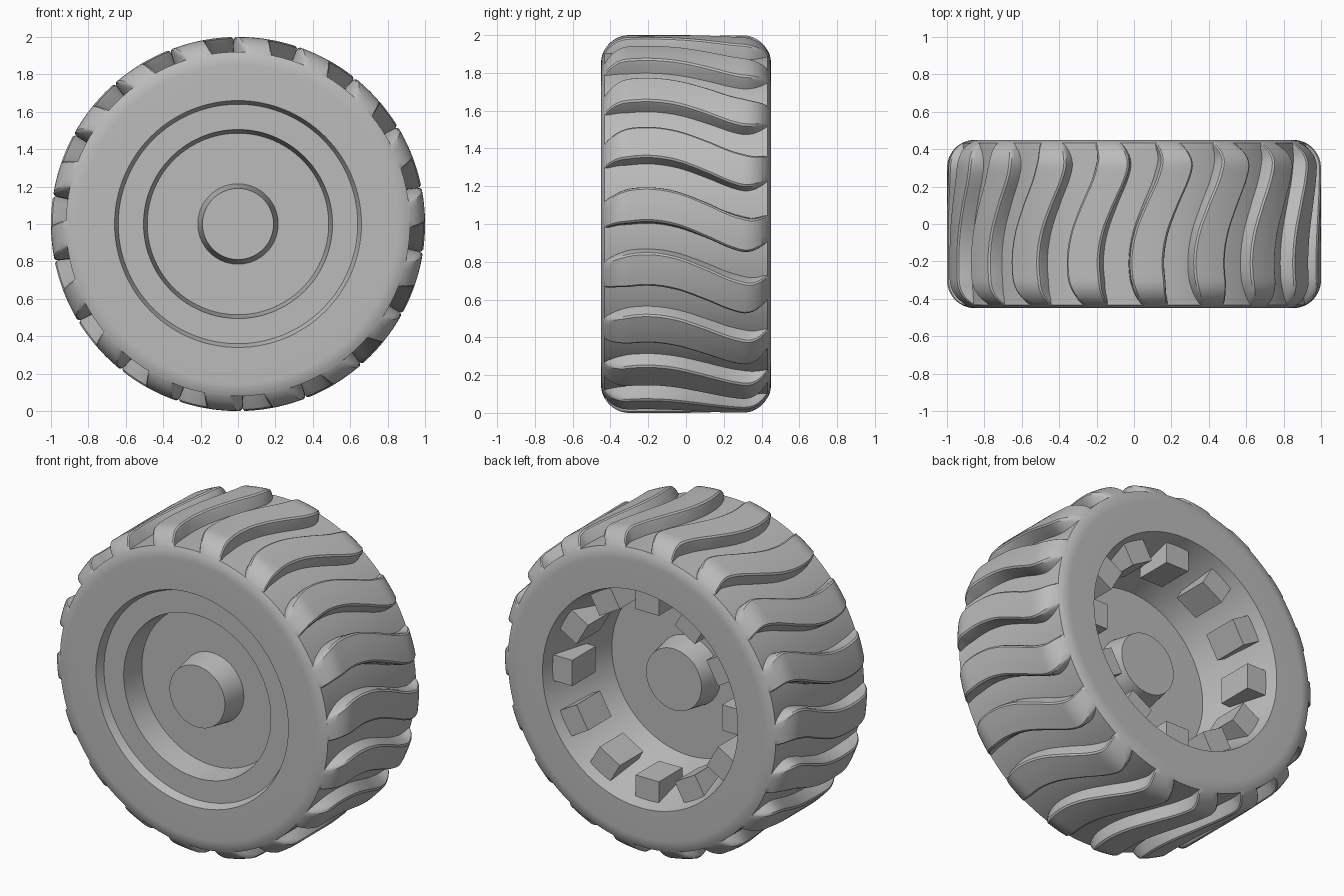
import bpy, bmesh
from math import sin, cos, pi, radians, sqrt
from mathutils import Matrix, Vector

cube = bpy.data.objects.get("Cube")
if cube:
    bpy.data.objects.remove(cube, do_unlink=True)

grey = bpy.data.materials.new("matte_grey")
grey.use_nodes = True
COLOUR = (0.5, 0.5, 0.5, 1)
grey.diffuse_color = COLOUR
grey.node_tree.nodes["Principled BSDF"].inputs["Base Color"].default_value = COLOUR

AXLE = Vector((0, 0, 1))
FLOOR, CORNER = 0.92, 0.15      # groove floor radius, shoulder rounding


def polar(r, angle, y):
    return AXLE + Vector((r * cos(angle), y, r * sin(angle)))


def finish(name, bm, smooth=True):
    bmesh.ops.recalc_face_normals(bm, faces=bm.faces)
    mesh = bpy.data.meshes.new(name)
    bm.to_mesh(mesh)
    bm.free()
    mesh.materials.append(grey)
    obj = bpy.data.objects.new(name, mesh)
    bpy.context.collection.objects.link(obj)
    if smooth:
        bpy.ops.object.select_all(action='DESELECT')
        obj.select_set(True)
        bpy.context.view_layer.objects.active = obj
        bpy.ops.object.shade_smooth_by_angle(angle=radians(32))
    return obj


def outer_radius(y):
    over = max(abs(y) - 0.3, 0)
    return 1 - CORNER + sqrt(CORNER ** 2 - over ** 2)


def interpolate(points, y):
    # smooth (Catmull-Rom style) curve through evenly meaningful control points
    for i in range(len(points) - 1):
        (y0, a0), (y1, a1) = points[i], points[i + 1]
        if y <= y1 or i == len(points) - 2:
            yp, ap = points[max(i - 1, 0)]
            yn, an = points[min(i + 2, len(points) - 1)]
            m0 = (a1 - ap) / (y1 - yp) * (y1 - y0)
            m1 = (an - a0) / (yn - y0) * (y1 - y0)
            t = (y - y0) / (y1 - y0)
            return ((2*t**3 - 3*t**2 + 1) * a0 + (t**3 - 2*t**2 + t) * m0
                    + (3*t**2 - 2*t**3) * a1 + (t**3 - t**2) * m1)


# Wheel body: one turned profile with hub, rim steps, shoulders and rear cavity
shoulder = []
for i in range(6):
    r = 0.85 + (FLOOR - 0.85) * i / 5
    shoulder.append((r, 0.3 + sqrt(CORNER ** 2 - (r - 0.85) ** 2)))
profile = [(0, -0.4), (0.19, -0.4), (0.215, -0.25), (0.485, -0.25),
           (0.505, -0.4), (0.64, -0.4), (0.66, -0.45)]
profile += [(r, -y) for r, y in shoulder] + shoulder[::-1]
profile += [(0.67, 0.45), (0.53, -0.03), (0.215, -0.03), (0.19, 0.12), (0, 0.12)]

bm = bmesh.new()
verts = [bm.verts.new(polar(r, 0, y)) for r, y in profile]
edges = [bm.edges.new(pair) for pair in zip(verts, verts[1:])]
bmesh.ops.spin(bm, geom=verts + edges, cent=AXLE, axis=(0, 1, 0),
               angle=2 * pi, steps=120, use_merge=True)
bmesh.ops.remove_doubles(bm, verts=bm.verts, dist=0.0001)
finish("wheel_body", bm)

# Tread bars: a rounded section swept along a wavy path across the tyre
WAVE = [(-0.45, -3.4), (-0.35, -1.0), (-0.2, 0), (-0.05, -1.3), (0.1, -4.6),
        (0.25, -8.4), (0.35, -9.4), (0.45, -7.0)]
SECTION = [(-1.08, None), (-1.0, 0.025), (-0.95, 0.008), (-0.84, 0), (-0.4, 0), (0, 0)]
SECTION += [(-side, drop) for side, drop in SECTION[-2::-1]]
TREADS, STEPS, END = 18, 40, 0.436

bm = bmesh.new()
for k in range(TREADS):
    rings = []
    for j in range(STEPS + 1):
        y = END * sin(pi * (j / STEPS - 0.5))
        top = outer_radius(y)
        half = 5.5 - 1.0 * max(0, (abs(y) - 0.3) / 0.14)
        centre = 6 + k * 360 / TREADS + interpolate(WAVE, y)
        ring = []
        for side, drop in SECTION:
            r = 0.89 if drop is None else max(top - drop, 0.895)
            ring.append(bm.verts.new(polar(r, radians(centre + side * half), y)))
        rings.append(ring)
    for a, b in zip(rings, rings[1:]):
        for i in range(len(a)):
            n = (i + 1) % len(a)
            bm.faces.new((a[i], a[n], b[n], b[i]))
    bm.faces.new(rings[0])
    bm.faces.new(rings[-1])
finish("tread_bars", bm)

# Grip blocks around the rear cavity
bm = bmesh.new()
for k in range(12):
    place = (Matrix.Translation(AXLE) @ Matrix.Rotation(k * pi / 6, 4, 'Y')
             @ Matrix.Translation((0.59, 0.265, 0))
             @ Matrix.Diagonal((0.15, 0.23, 0.16, 1)))
    bmesh.ops.create_cube(bm, size=1, matrix=place)
finish("cavity_blocks", bm, smooth=False)
